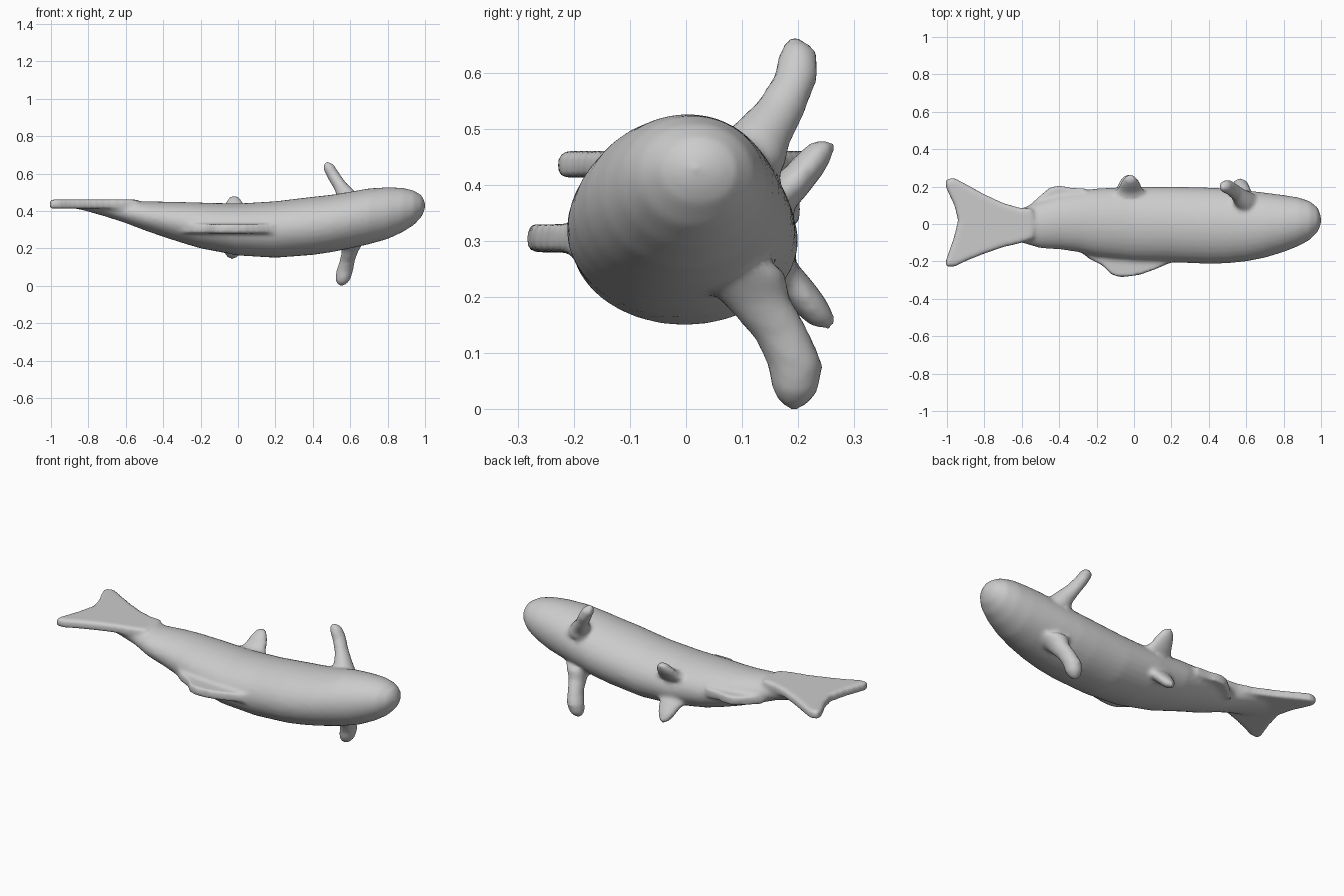
import bpy, bmesh, math
from mathutils import Vector

grey = bpy.data.materials.new("plain grey")
grey.diffuse_color = (0.6, 0.6, 0.6, 1)
bm = bmesh.new()


def loft(sections, start, end, n=32):
    """Skin elliptical sections (centre, half axis u, half axis v) between two pole points."""
    rings = []
    for c, u, v in sections:
        c, u, v = Vector(c), Vector(u), Vector(v)
        rings.append([bm.verts.new(c + u * math.cos(2 * math.pi * i / n)
                                   + v * math.sin(2 * math.pi * i / n)) for i in range(n)])
    a, b = bm.verts.new(start), bm.verts.new(end)
    faces = []
    for i in range(n):
        j = (i + 1) % n
        for r, s in zip(rings, rings[1:]):
            faces.append(bm.faces.new((r[i], r[j], s[j], s[i])))
        faces.append(bm.faces.new((a, rings[0][j], rings[0][i])))
        faces.append(bm.faces.new((b, rings[-1][i], rings[-1][j])))
    bmesh.ops.recalc_face_normals(bm, faces=faces)


def plate(outline, z, half):
    """Flat fin lying in the xy plane."""
    low = [bm.verts.new((x, y, z - half)) for x, y in outline]
    high = [bm.verts.new((x, y, z + half)) for x, y in outline]
    faces = [bm.faces.new(low[::-1]), bm.faces.new(high)]
    for i in range(len(low)):
        j = (i + 1) % len(low)
        faces.append(bm.faces.new((low[i], low[j], high[j], high[i])))
    bmesh.ops.recalc_face_normals(bm, faces=faces)


# Body: x, y min, y max, z min, z max
profile = [
    (-0.88, -0.08, 0.08, 0.417, 0.455), (-0.80, -0.10, 0.10, 0.397, 0.46),
    (-0.70, -0.095, 0.09, 0.368, 0.456), (-0.60, -0.10, 0.085, 0.335, 0.453),
    (-0.50, -0.13, 0.12, 0.297, 0.452), (-0.40, -0.135, 0.155, 0.262, 0.45),
    (-0.30, -0.15, 0.175, 0.23, 0.448), (-0.20, -0.175, 0.19, 0.20, 0.445),
    (0.00, -0.20, 0.20, 0.162, 0.44), (0.20, -0.205, 0.20, 0.15, 0.452),
    (0.40, -0.213, 0.195, 0.165, 0.476), (0.50, -0.21, 0.19, 0.18, 0.487),
    (0.60, -0.20, 0.18, 0.20, 0.503), (0.70, -0.18, 0.168, 0.222, 0.521),
    (0.80, -0.15, 0.155, 0.25, 0.527), (0.88, -0.118, 0.142, 0.287, 0.524),
    (0.94, -0.085, 0.122, 0.325, 0.51), (0.98, -0.045, 0.09, 0.367, 0.485),
    (0.996, -0.012, 0.055, 0.40, 0.458),
]
loft([((x, (y0 + y1) / 2, (z0 + z1) / 2), (0, (y1 - y0) / 2, 0), (0, 0, (z1 - z0) / 2))
      for x, y0, y1, z0, z1 in profile], (-0.90, 0, 0.436), (1.003, 0.02, 0.43))

# Forked tail
plate([(-0.54, -0.08), (-0.62, -0.105), (-0.70, -0.123), (-0.80, -0.158), (-0.90, -0.198),
       (-0.96, -0.228), (-1.005, -0.23), (-1.007, -0.20), (-0.965, -0.08), (-0.94, 0.02),
       (-0.96, 0.10), (-1.007, 0.20), (-1.007, 0.24), (-0.96, 0.245), (-0.89, 0.208),
       (-0.80, 0.158), (-0.70, 0.112), (-0.62, 0.088), (-0.54, 0.08)], 0.437, 0.024)

# Long back fin and rear belly fin
plate([(0.22, -0.15), (0.20, -0.205), (0.11, -0.243), (0.03, -0.272), (-0.07, -0.285),
       (-0.12, -0.27), (-0.17, -0.22), (-0.24, -0.185), (-0.32, -0.12)], 0.305, 0.025)
plate([(-0.20, 0.10), (-0.26, 0.19), (-0.33, 0.192), (-0.40, 0.205), (-0.45, 0.195),
       (-0.50, 0.152), (-0.57, 0.09)], 0.355, 0.025)

# Front pair of paddle fins
loft([((0.60, 0.09, 0.43), (0.075, 0, 0.02), (0, 0.085, 0)),
      ((0.58, 0.13, 0.485), (0.045, 0, 0.02), (0, 0.055, -0.01)),
      ((0.545, 0.168, 0.535), (0.032, 0, 0.016), (0, 0.042, -0.01)),
      ((0.51, 0.195, 0.59), (0.03, 0, 0.014), (0, 0.04, 0)),
      ((0.485, 0.20, 0.635), (0.03, 0, 0.01), (0, 0.034, 0)),
      ((0.475, 0.195, 0.657), (0.017, 0, 0.004), (0, 0.018, 0))],
     (0.62, 0.06, 0.40), (0.472, 0.193, 0.667))
loft([((0.61, 0.09, 0.25), (0.075, 0, 0), (0, 0.085, 0)),
      ((0.60, 0.13, 0.19), (0.045, 0, 0), (0, 0.055, 0.01)),
      ((0.585, 0.17, 0.135), (0.04, 0, 0), (0, 0.046, 0.01)),
      ((0.57, 0.195, 0.08), (0.045, 0, 0), (0, 0.05, 0)),
      ((0.56, 0.195, 0.03), (0.04, 0, 0), (0, 0.04, 0)),
      ((0.555, 0.193, 0.007), (0.023, 0, 0), (0, 0.022, 0))],
     (0.62, 0.06, 0.29), (0.553, 0.192, -0.004))

# Middle pair of small belly fins: direction, tip height
for s, tip in ((1, 0.475), (-1, 0.15)):
    mid = 0.31
    d = tip - mid
    x = -0.02 if s > 0 else -0.03
    loft([((x, 0.14, mid + d * 0.35), (0.10, 0, 0), (0, 0.035, -s * 0.03)),
          ((x, 0.19, mid + d * 0.55), (0.065, 0, 0), (0, 0.026, -s * 0.018)),
          ((x, 0.222, mid + d * 0.78), (0.05, 0, 0), (0, 0.026, -s * 0.014)),
          ((x, 0.245, mid + d * 0.96), (0.03, 0, 0), (0, 0.02, -s * 0.01))],
         (x, 0.10, mid + d * 0.2), (x, 0.265, mid + d * 1.06))

# Fuse everything into one soft skin
mesh = bpy.data.meshes.new("fish_body")
bm.to_mesh(mesh)
bm.free()
fish = bpy.data.objects.new("fish_body", mesh)
bpy.context.collection.objects.link(fish)
mesh.materials.append(grey)
remesh = fish.modifiers.new("fuse", 'REMESH')
remesh.mode = 'VOXEL'
remesh.voxel_size = 0.011
remesh.use_smooth_shade = True
soften = fish.modifiers.new("soften", 'SMOOTH')
soften.factor = 0.5
soften.iterations = 7
